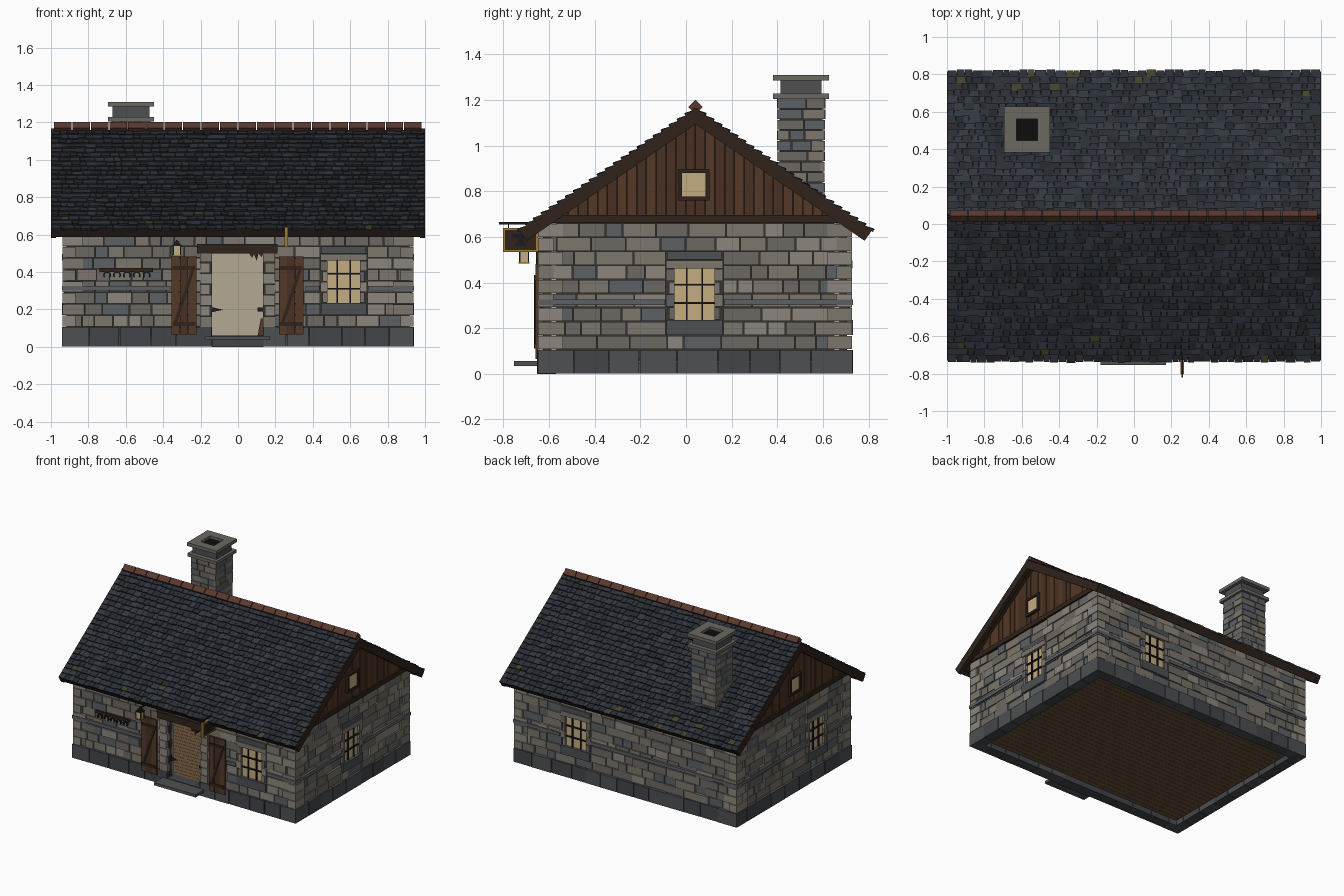
import bpy, bmesh, math, random
from mathutils import Matrix, Vector

if "Cube" in bpy.data.objects:
    bpy.data.objects.remove(bpy.data.objects["Cube"])

random.seed(7)
mats = {}
COL = dict(stone_a=(.20, .18, .15), stone_b=(.15, .14, .125), stone_c=(.11, .12, .13), stone_d=(.26, .235, .20),
           base_a=(.055, .06, .068), base_b=(.075, .08, .085), mortar=(.035, .033, .03),
           slate_a=(.024, .029, .037), slate_b=(.032, .038, .05), slate_c=(.018, .021, .026), moss=(.055, .055, .025),
           wood=(.085, .04, .02), wood_b=(.065, .03, .016), dark_wood=(.03, .017, .011), clay=(.10, .04, .027),
           floor=(.15, .09, .045), plaster=(.45, .40, .30), glass=(.55, .42, .22), iron=(.012, .012, .013),
           cap=(.15, .14, .12), gold=(.35, .20, .04), soot=(.004, .004, .004))
STONES = ['stone_a', 'stone_b', 'stone_c', 'stone_d', 'stone_a', 'stone_b']


def frame(a, b, c, o):
    return Matrix((a, b, c)).transposed().to_4x4() if o is None else \
        Matrix.Translation(o) @ Matrix((a, b, c)).transposed().to_4x4()


class Part:
    """Collects prisms into one named mesh object."""
    def __init__(self, name):
        self.name, self.bm, self.used = name, bmesh.new(), []

    def prism(self, M, pts, d0, d1, col):
        if col not in self.used:
            self.used.append(col)
        k = self.used.index(col)
        A = [self.bm.verts.new(M @ Vector((p[0], d0, p[1]))) for p in pts]
        B = [self.bm.verts.new(M @ Vector((p[0], d1, p[1]))) for p in pts]
        n = len(pts)
        fs = [self.bm.faces.new(A), self.bm.faces.new(B[::-1])]
        fs += [self.bm.faces.new((A[i], B[i], B[(i + 1) % n], A[(i + 1) % n])) for i in range(n)]
        for f in fs:
            f.material_index = k

    def box(self, M, u0, u1, z0, z1, d0, d1, col):
        self.prism(M, [(u0, z0), (u1, z0), (u1, z1), (u0, z1)], d0, d1, col)

    def done(self):
        bmesh.ops.recalc_face_normals(self.bm, faces=self.bm.faces)
        me = bpy.data.meshes.new(self.name)
        self.bm.to_mesh(me)
        self.bm.free()
        for c in self.used:
            if c not in mats:
                mats[c] = bpy.data.materials.new(c)
                mats[c].diffuse_color = (*COL[c], 1)
            me.materials.append(mats[c])
        bpy.context.collection.objects.link(bpy.data.objects.new(self.name, me))


def courses(p, M, u0, u1, z0, z1, n, holes, cols, wmin, wmax, deep=.03, gap=.004, rough=.006):
    """Fill a wall rectangle with random stones in rows, leaving holes (ua, ub, za, zb)."""
    h = (z1 - z0) / n
    for i in range(n):
        za, zb = z0 + i * h, z0 + (i + 1) * h
        spans, start = [], u0
        for a, b, c, d in sorted(holes):
            if (za + zb) / 2 > c and (za + zb) / 2 < d:
                spans.append((start, a))
                start = b
        spans.append((start, u1))
        for s, e in spans:
            u = s
            while u < e - .005:
                w = random.uniform(wmin, wmax)
                if e - u - w < wmin:
                    w = e - u if e - u < wmax * 1.2 else (e - u) / 2
                p.box(M, u + gap / 2, u + w - gap / 2, za + gap / 2, zb - gap / 2, -deep,
                      random.uniform(-rough, rough), random.choice(cols))
                u += w


# Local wall frames: u along wall, d outward, z up
X, Y, Z = (1, 0, 0), (0, 1, 0), (0, 0, 1)
FRONT = frame(X, (0, -1, 0), Z, (0, -.64, 0))
BACK = frame(X, Y, Z, (0, .72, 0))
RIGHT = frame(Y, X, Z, (.93, 0, 0))
LEFT = frame(Y, (-1, 0, 0), Z, (-.93, 0, 0))
WORLD = Matrix.Identity(4)
walls = [('front', FRONT, -.93, .93, .565), ('back', BACK, -.93, .93, .42),
         ('right', RIGHT, -.64, .72, .037), ('left', LEFT, -.64, .72, -.24)]
DOOR = (-.14, .135)

for name, M, a, b, wc in walls:
    front = name == 'front'
    solid = [(a, DOOR[0], .06, .66), (DOOR[1], b, .06, .66), (DOOR[0], DOOR[1], .5, .66)] if front else [(a, b, .06, .66)]
    # mortar core and plaster lining
    p = Part(name + '_wall_core')
    for s in solid:
        e = .014
        p.box(M, max(s[0], a + e), min(s[1], b - e), s[2], s[3], -.05, -.014, 'mortar')
        p.box(M, max(s[0], a + e), min(s[1], b - e), s[2], s[3], -.07, -.05, 'plaster')
    p.done()
    # stone courses
    p = Part(name + '_wall_stones')
    holes = [(wc - .125, wc + .125, .167, .538)]
    if front:
        holes.append((-.2, .195, .1, .538))
    courses(p, M, a, b, .107, .66, 9, holes, STONES, .06, .17)
    # alternating corner stones
    for i in range(9):
        w = .1 if (i % 2) == (name in ('front', 'back')) else .06
        z = .107 + i * .0614
        for u0, u1 in ((a - .006, a + w), (b - w, b + .006)):
            p.box(M, u0, u1, z + .002, z + .059, -.03, .008, random.choice(('stone_d', 'stone_a')))
    # window lintel, sill and jambs
    p.box(M, wc - .125, wc + .125, .462, .497, -.03, .010, 'stone_a')
    p.box(M, wc - .12, wc + .12, .50, .537, -.03, .008, 'base_b')
    p.box(M, wc - .122, wc + .122, .17, .235, -.03, .012, 'base_b')
    for s in (-1, 1):
        for i in range(4):
            o = .125 if i % 2 else .112
            u = sorted((wc + s * .087, wc + s * o))
            p.box(M, *u, .238 + i * .056, .291 + i * .056, -.03, .007, random.choice(STONES))
    if front:  # door jamb stones
        for u, s in ((DOOR[0], -1), (DOOR[1], 1)):
            for i in range(7):
                e = sorted((u + (.01 if i % 2 else 0) * s, u + .064 * s))
                p.box(M, *e, .107 + i * .0575, .161 + i * .0575, -.06, .01, random.choice(('stone_d', 'stone_a')))
    p.done()
    # string course band
    p = Part(name + '_band')
    spans = [(a - .012, wc - .13), (wc + .13, b + .012)]
    if front:
        spans = [(a - .012, -.36), (.36, wc - .13), spans[1]]
    for u0, u1 in spans:
        p.box(M, u0, u1, .302, .326, -.02, .012, 'stone_c')
    p.done()
    # plinth blocks
    p = Part(name + '_plinth')
    holes = [(DOOR[0], DOOR[1], 0, .2)] if front else []
    P = M @ Matrix.Translation((0, .01, 0))
    courses(p, P, a - .01, b + .01, 0, .107, 1, holes, ['base_a', 'base_b'], .12, .18, .08, .004, .002)
    if front:
        p.box(P, *DOOR, 0, .06, -.08, 0, 'base_a')
    p.done()
    # glazed window with lead bars
    p = Part(name + '_window')
    p.box(M, wc - .088, wc + .088, .235, .463, -.02, -.011, 'glass')
    for t in (-.034, .034):
        p.box(M, wc + t - .004, wc + t + .004, .235, .463, -.012, -.001, 'iron')
    for z in (.31, .39):
        p.box(M, wc - .088, wc + .088, z - .004, z + .004, -.012, 0, 'iron')
    p.done()

# floor boards
p = Part('floor_boards')
for i in range(28):
    y = -.58 + i * .0443
    p.box(WORLD, -.87, .87, .042, .058, y, y + .0425, 'floor')
p.box(WORLD, -.13, .13, .042, .058, -.64, -.58, 'floor')
p.done()

# roof
RY, RZ, TAN = .042, 1.157, .69
ang = math.atan(TAN)
sn, cs = math.sin(ang), math.cos(ang)
L = .77 / cs
for side, s in (('front', -1), ('back', 1)):
    # local: (distance down slope, x, height above slope)
    R = frame((0, s * cs, -sn), X, (0, s * sn, cs), (0, RY, RZ))
    p = Part(side + '_roof_deck')
    p.box(R, 0, L - .01, -.028, 0, -.98, .98, 'dark_wood')
    p.box(R, L - .03, L - .004, -.05, 0, -.985, .985, 'dark_wood')
    for x in (-1, .972):
        p.box(R, -.01, L, -.052, .004, x, x + .028, 'dark_wood')
    p.done()
    p = Part(side + '_roof_slates')
    rows = 22
    for r in range(rows):
        s0, s1 = r * L / rows, (r + 1) * L / rows
        x = -.995
        while x < .99:
            w = random.uniform(.03, .06)
            if .995 - x - w < .025:
                w = .995 - x
            c = random.choice(('slate_a', 'slate_b', 'slate_c', 'slate_a'))
            if r > 17 and random.random() < .06:
                c = 'moss'
            e, t = s1 + random.uniform(0, .008), random.uniform(.010, .015)
            p.prism(R, [(s0, 0), (e, 0), (e, t), (s0, .002)], x + .001, x + w - .001, c)
            x += w
    p.done()
p = Part('ridge_caps')
for i in range(20):
    x, r = -.985 + i * .0985, .032
    p.prism(frame(Y, X, Z, (0, RY, RZ + .012)), [(-r, 0), (0, -r), (r, 0), (0, r)], x + .002, x + .0955, 'clay')
p.done()

# gable ends
for name, M in (('right', RIGHT), ('left', LEFT)):
    p = Part(name + '_gable')
    zt = lambda y: RZ - .035 - TAN * abs(y - RY)
    for i in range(30):
        y0 = -.60 + i * .0428
        y1 = y0 + .0405
        pts = [(y0, .67), (y1, .67), (y1, max(zt(y1), .675))]
        if y0 < RY < y1:
            pts.append((RY, zt(RY)))
        pts.append((y0, max(zt(y0), .675)))
        p.prism(M, pts, -.03, random.uniform(0, .006), random.choice(('wood', 'wood_b')))
    p.prism(M, [(-.59, .67), (.67, .67), (RY, 1.11)], -.04, -.008, 'dark_wood')
    p.box(M, -.635, .715, .66, .695, -.05, .015, 'dark_wood')
    # small gable window
    p.box(M, -.02, .09, .775, .885, -.02, .010, 'glass')
    for u in ((-.035, -.018), (.085, .102)):
        p.box(M, *u, .76, .897, -.01, .02, 'dark_wood')
    for z in ((.76, .777), (.88, .897)):
        p.box(M, -.035, .102, *z, -.01, .02, 'dark_wood')
    p.done()

# chimney
CX, CY = -.572, .504
p = Part('chimney_stack')
p.box(WORLD, CX - .095, CX + .095, .70, 1.2, CY - .095, CY + .095, 'mortar')
for k in range(4):
    M = Matrix.Translation((CX, CY, 0)) @ Matrix.Rotation(k * math.pi / 2, 4, 'Z') @ Matrix.Translation((0, .104, 0))
    courses(p, M, -.104, .104, .70, 1.207, 11, [], ['stone_b', 'stone_c', 'stone_a'], .05, .11, .02, .004, .003)
p.done()
p = Part('chimney_top')
p.box(WORLD, CX - .122, CX + .122, 1.205, 1.228, CY - .122, CY + .122, 'cap')
p.box(WORLD, CX - .1, CX + .1, 1.228, 1.285, CY - .09, CY + .09, 'base_b')
for k in range(4):
    M = Matrix.Translation((CX, CY, 0)) @ Matrix.Rotation(k * math.pi / 2, 4, 'Z')
    p.box(M, -.123, .057, 1.285, 1.31, .057, .123, 'cap')
p.box(WORLD, CX - .057, CX + .057, 1.28, 1.29, CY - .057, CY + .057, 'soot')
p.done()

# door step, lintel with splintered edge, hinge remains
p = Part('door_step')
p.box(FRONT, -.18, .17, .035, .056, -.02, .113, 'base_b')
p.done()
p = Part('door_lintel')
p.prism(FRONT, [(-.22, .5), (.06, .5), (.075, .475), (.085, .497), (.1, .46), (.11, .5), (.125, .48), (.135, .5),
                (.21, .5), (.21, .55), (-.22, .55)], -.05, .018, 'dark_wood')
p.prism(FRONT, [(-.14, .185), (-.08, .198), (-.14, .212)], -.03, -.02, 'iron')
p.prism(FRONT, [(.105, .06), (.135, .06), (.135, .15), (.122, .15)], -.04, -.02, 'wood')
p.box(FRONT, .105, .135, .19, .21, -.03, -.02, 'iron')
p.done()

# open door leaves against the wall
for name, u in (('left', -.355), ('right', .218)):
    p = Part(name + '_door_leaf')
    for i in range(3):
        p.box(FRONT, u + i * .045, u + i * .045 + .043, .065, .482, .008, .020, ('wood', 'wood_b')[i % 2])
    for z in (.11, .41):
        p.box(FRONT, u + .005, u + .128, z, z + .022, .018, .027, 'dark_wood')
    p.prism(FRONT, [(u + .012, .13), (u + .03, .13), (u + .122, .41), (u + .104, .41)], .018, .025, 'dark_wood')
    p.done()

# horseshoe rack
p = Part('horseshoe_rack')
p.box(FRONT, -.74, -.455, .4, .42, 0, .018, 'dark_wood')
for i in range(5):
    c = -.70 + i * .053
    arc = [math.radians(-40 + 260 * k / 10) for k in range(11)]
    ring = [(c + .021 * math.cos(t), .383 + .021 * math.sin(t)) for t in arc]
    ring += [(c + .013 * math.cos(t), .383 + .013 * math.sin(t)) for t in reversed(arc)]
    p.prism(FRONT, ring, .010, .024, 'iron')
p.done()

# lantern on bracket
p = Part('lantern')
p.box(FRONT, -.346, -.308, .49, .54, .05, .088, 'glass')
for u in (-.349, -.311):
    for d in (.047, .085):
        p.box(FRONT, u, u + .006, .487, .543, d, d + .006, 'iron')
p.box(FRONT, -.351, -.303, .483, .490, .045, .093, 'gold')
p.box(FRONT, -.351, -.303, .540, .548, .045, .093, 'iron')
p.box(FRONT, -.340, -.314, .548, .562, .056, .082, 'iron')
p.box(FRONT, -.331, -.323, .562, .572, -.01, .075, 'iron')
p.done()

# hanging sign with anvil shape
S = frame(Y, X, Z, (.258, -.725, 0))
p = Part('hanging_sign')
p.box(S, -.095, .085, .655, .665, -.005, .005, 'iron')
for y in (-.055, .05):
    p.box(S, y, y + .005, .635, .66, -.003, .003, 'iron')
p.box(S, -.07, .07, .542, .632, -.006, .006, 'dark_wood')
for y in (-.077, .067):
    p.box(S, y, y + .01, .534, .64, -.009, .009, 'gold')
for z in (.534, .631):
    p.box(S, -.077, .077, z, z + .009, -.009, .009, 'gold')
p.prism(S, [(-.03, .56), (.03, .56), (.012, .58), (.015, .595), (.045, .612), (-.035, .612), (-.035, .598), (-.012, .59),
            (-.012, .58)], -.009, .009, 'iron')
p.done()

for m in bpy.data.materials:
    if m.users and not m.is_grease_pencil:
        m.use_nodes = True
        m.node_tree.nodes["Principled BSDF"].inputs["Base Color"].default_value = m.diffuse_color
